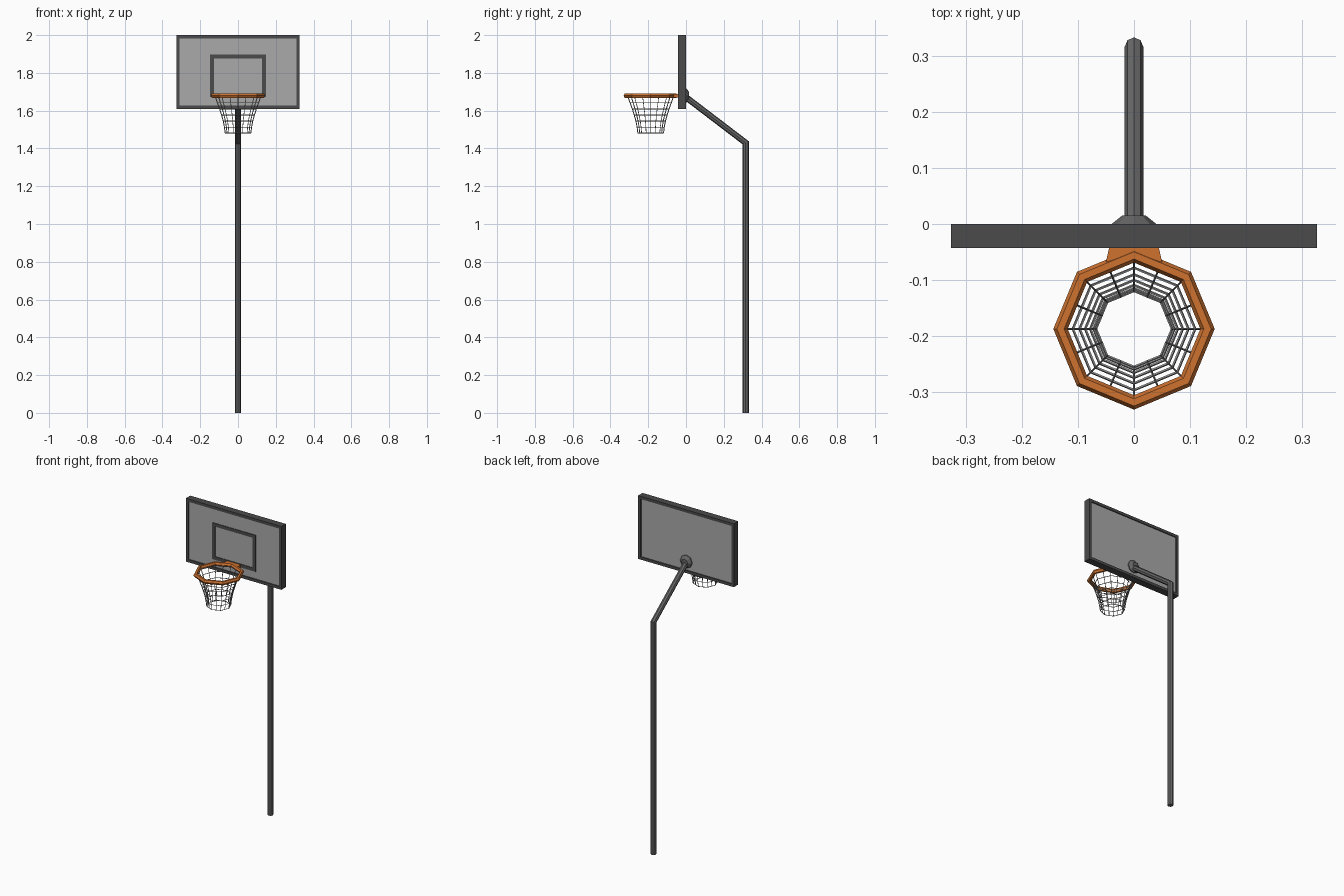
import bpy, bmesh
from math import sin, cos, pi
from mathutils import Vector

if "Cube" in bpy.data.objects:
    bpy.data.objects.remove(bpy.data.objects["Cube"])


def paint(obj, name, color):
    mat = bpy.data.materials.get(name) or bpy.data.materials.new(name)
    mat.diffuse_color = color
    mat.use_nodes = True
    mat.node_tree.nodes["Principled BSDF"].inputs["Base Color"].default_value = mat.diffuse_color
    obj.data.materials.append(mat)


def make(name, verts, faces):
    mesh = bpy.data.meshes.new(name)
    mesh.from_pydata(verts, [], faces)
    bm = bmesh.new()
    bm.from_mesh(mesh)
    bmesh.ops.recalc_face_normals(bm, faces=bm.faces)
    bm.to_mesh(mesh)
    bm.free()
    obj = bpy.data.objects.new(name, mesh)
    bpy.context.collection.objects.link(obj)
    return obj


def box(name, x, y0, y1, z0, z1):
    v = [(sx, y, z) for sx in (-x, x) for y in (y0, y1) for z in (z0, z1)]
    f = [(0, 1, 3, 2), (4, 6, 7, 5), (0, 4, 5, 1), (2, 3, 7, 6), (0, 2, 6, 4), (1, 5, 7, 3)]
    return make(name, v, f)


def rect_ring(name, x, y0, y1, z0, z1, w):
    """Rectangular frame of bar width w in the xz plane."""
    outer = [(-x, z0), (x, z0), (x, z1), (-x, z1)]
    inner = [(-x + w, z0 + w), (x - w, z0 + w), (x - w, z1 - w), (-x + w, z1 - w)]
    loops = [(outer, y0), (outer, y1), (inner, y1), (inner, y0)]
    v = [(px, y, pz) for loop, y in loops for px, pz in loop]
    f = [(a * 4 + i, a * 4 + (i + 1) % 4, (a + 1) % 4 * 4 + (i + 1) % 4, (a + 1) % 4 * 4 + i)
         for a in range(4) for i in range(4)]
    return make(name, v, f)


def loft(name, rings, cap=True):
    n = len(rings[0])
    v = [p for r in rings for p in r]
    f = [(k * n + i, k * n + (i + 1) % n, (k + 1) * n + (i + 1) % n, (k + 1) * n + i)
         for k in range(len(rings) - 1) for i in range(n)]
    if cap:
        f += [tuple(range(n)), tuple(range(len(v) - n, len(v)))]
    return make(name, v, f)


DARK = (0.07, 0.07, 0.07, 1)
ORANGE = (0.62, 0.17, 0.03, 1)
OCT = [i * pi / 4 for i in range(8)]

# Backboard: frame, clear panel and target square
paint(rect_ring("backboard_frame", 0.326, -0.043, 0, 1.61, 2.0, 0.017), "dark_metal", DARK)
paint(box("backboard_panel", 0.312, -0.037, -0.006, 1.624, 1.986), "clear_panel", (0.4, 0.4, 0.4, 0.5))
paint(rect_ring("target_square", 0.148, -0.0405, -0.034, 1.672, 1.897, 0.02), "dark_metal", DARK)

# Pole and slanted arm as one mitred octagonal tube
R = 0.0165
path = [Vector((0, 0.316, 0)), Vector((0, 0.316, 1.43)), Vector((0, -0.004, 1.674))]
up, arm = Vector((0, 0, 1)), (path[2] - path[1]).normalized()
mitre = (up + arm).normalized()
rings = [[path[0] + Vector((R * cos(a), R * sin(a), 0)) for a in OCT]]
for centre, along, normal in ((path[1], up, mitre), (path[2], arm, Vector((0, 1, 0)))):
    ring = []
    for p in rings[-1]:
        ring.append(p + along * ((centre - p).dot(normal) / along.dot(normal)))
    rings.append(ring)
paint(loft("pole_and_arm", rings), "pole_metal", (0.13, 0.13, 0.13, 1))

# Tapered mounting flange behind the board
flange = [[(r * cos(a), y, 1.68 + r * sin(a)) for a in OCT]
          for y, r in ((-0.008, 0.04), (0, 0.04), (0.015, 0.021))]
paint(loft("arm_flange", flange), "pole_metal", None or (0.13, 0.13, 0.13, 1))

# Octagonal rim
CY, RZ = -0.187, 1.679
bpy.ops.mesh.primitive_torus_add(major_segments=8, minor_segments=6, major_radius=0.131,
                                 minor_radius=0.0128, location=(0, CY, RZ))
rim = bpy.context.object
rim.name = "rim"
paint(rim, "orange_metal", ORANGE)

# Bracket joining the rim to the board
plan = [(-0.043, -0.036), (0.043, -0.036), (0.05, -0.068), (0, -0.052), (-0.05, -0.068)]
bracket = loft("rim_bracket", [[(x, y, z) for x, y in plan] for z in (1.669, 1.689)])
paint(bracket, "orange_metal", ORANGE)

# Net: octagonal funnel with sixteen strands, turned into a lattice
profile = [(1.675, 0.121), (1.642, 0.109), (1.609, 0.097), (1.577, 0.087),
           (1.545, 0.078), (1.513, 0.072), (1.482, 0.068)]
net_rings = []
for z, r in profile:
    ring = []
    for i in range(16):
        a, k = i * pi / 8, r * (cos(pi / 8) if i % 2 else 1)
        ring.append((k * cos(a), CY + k * sin(a), z))
    net_rings.append(ring)
net = loft("net", net_rings, cap=False)
wire = net.modifiers.new("strands", 'WIREFRAME')
wire.thickness = 0.005
wire.offset = 0
wire.use_boundary = True
wire.use_even_offset = False
paint(net, "net_cord", (0.3, 0.3, 0.3, 1))
